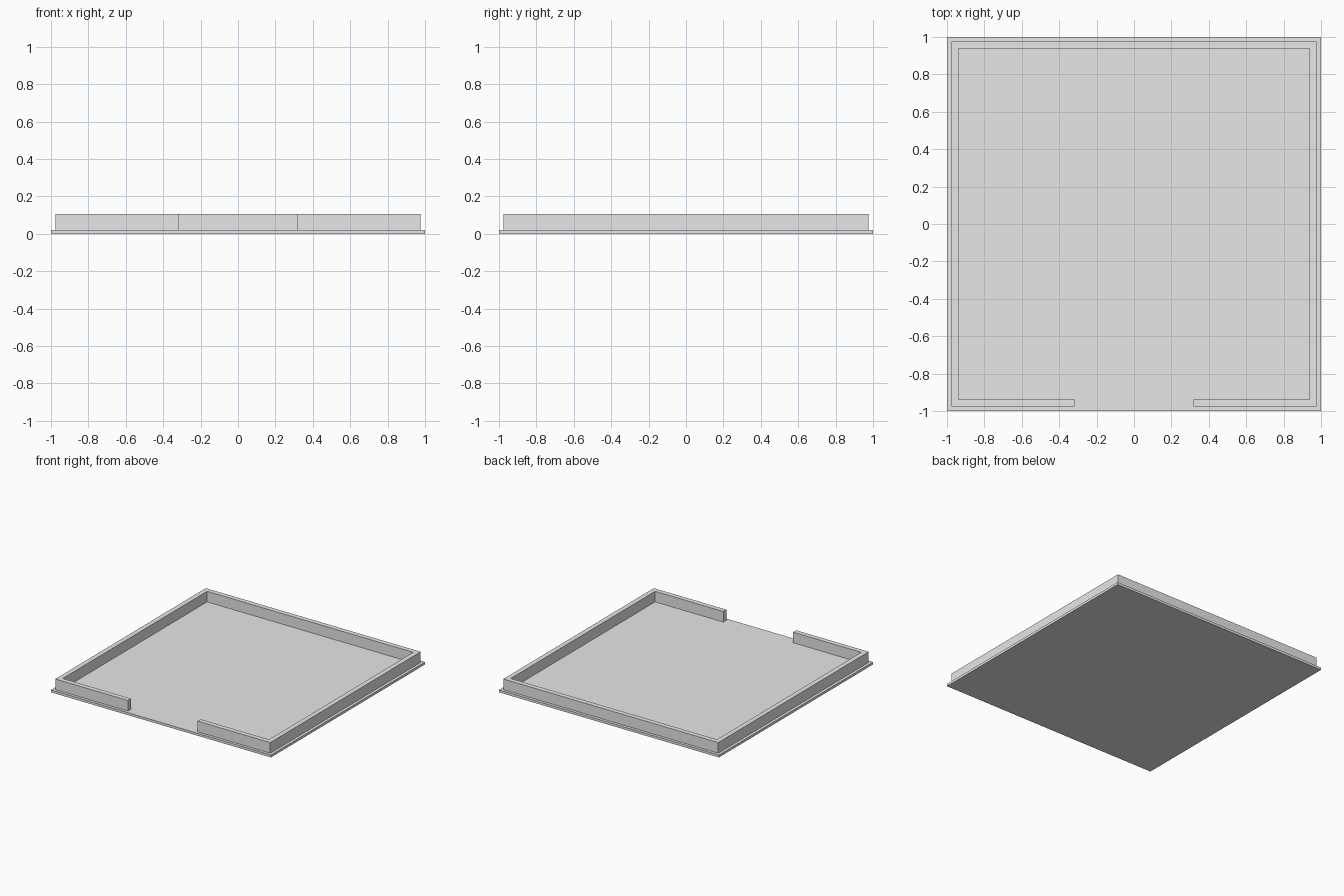
import bpy
import bmesh

cube = bpy.data.objects.get("Cube")
if cube:
    bpy.data.objects.remove(cube, do_unlink=True)

BASE_TOP, WALL_TOP = 0.02, 0.107
OUTER, INNER, GAP = 0.977, 0.937, 0.317

grey = bpy.data.materials.new("light_grey")
grey.use_nodes = True
grey.diffuse_color = (0.8, 0.8, 0.8, 1)
grey.node_tree.nodes["Principled BSDF"].inputs["Base Color"].default_value = (0.8, 0.8, 0.8, 1)


def extruded_outline(name, outline, bottom, top):
    """Solid made by raising a flat outline from bottom to top."""
    bm = bmesh.new()
    face = bm.faces.new([bm.verts.new((x, y, bottom)) for x, y in outline])
    result = bmesh.ops.extrude_face_region(bm, geom=[face])
    raised = [v for v in result["geom"] if isinstance(v, bmesh.types.BMVert)]
    bmesh.ops.translate(bm, verts=raised, vec=(0, 0, top - bottom))
    bmesh.ops.recalc_face_normals(bm, faces=bm.faces)
    mesh = bpy.data.meshes.new(name)
    bm.to_mesh(mesh)
    bm.free()
    mesh.materials.append(grey)
    obj = bpy.data.objects.new(name, mesh)
    bpy.context.collection.objects.link(obj)
    return obj


# Thin square floor
extruded_outline("floor_slab", [(-1, -1), (1, -1), (1, 1), (-1, 1)], 0, BASE_TOP)

# Continuous low wall, open in the middle of the front
right_half = [(-GAP, -INNER), (-GAP, -OUTER), (-OUTER, -OUTER), (-OUTER, OUTER)]
right_inner = [(-INNER, INNER), (-INNER, -INNER)]
left_half = [(-x, y) for x, y in reversed(right_half)]
left_inner = [(-x, y) for x, y in reversed(right_inner)]
extruded_outline("perimeter_wall", right_half + left_half + left_inner + right_inner,
                 BASE_TOP, WALL_TOP)
